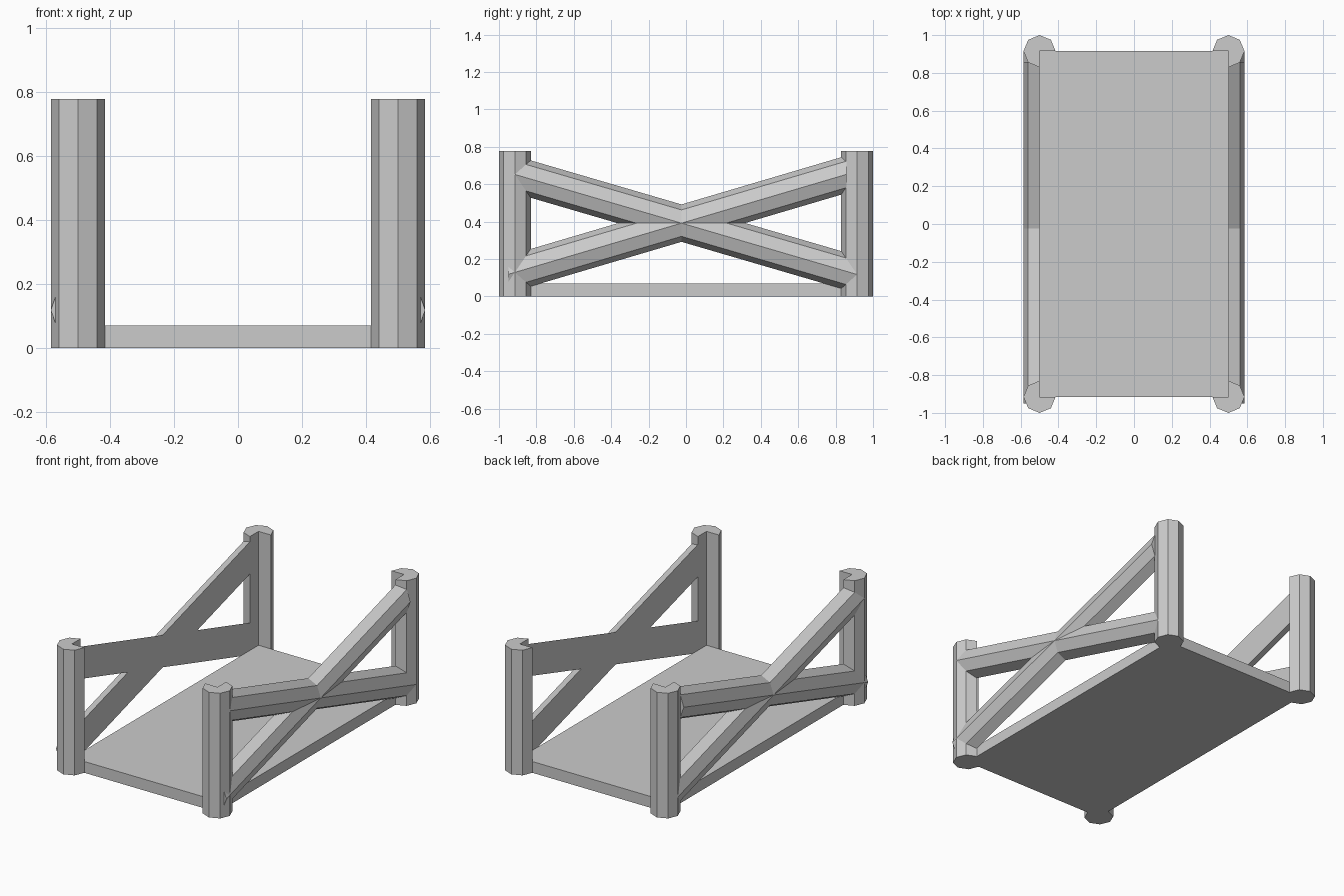
import bpy, bmesh, math

if "Cube" in bpy.data.objects:
    bpy.data.objects.remove(bpy.data.objects["Cube"])

mat = bpy.data.materials.new("plain grey")
mat.diffuse_color = (0.6, 0.6, 0.6, 1)
mat.use_nodes = True
mat.node_tree.nodes["Principled BSDF"].inputs["Base Color"].default_value = mat.diffuse_color

HX, HY, R = 0.5, 0.915, 0.085   # post centres and radius


def loft(name, start, end):
    """Solid between two matching polygon rings."""
    bm = bmesh.new()
    a = [bm.verts.new(p) for p in start]
    b = [bm.verts.new(p) for p in end]
    n = len(a)
    bm.faces.new(a[::-1])
    bm.faces.new(b)
    for i in range(n):
        j = (i + 1) % n
        bm.faces.new((a[i], a[j], b[j], b[i]))
    bmesh.ops.recalc_face_normals(bm, faces=bm.faces)
    me = bpy.data.meshes.new(name)
    bm.to_mesh(me)
    bm.free()
    me.materials.append(mat)
    ob = bpy.data.objects.new(name, me)
    bpy.context.collection.objects.link(ob)
    return ob


def octagon(k):
    t = math.radians(45 * k)
    return math.cos(t), math.sin(t)


# floor slab
rect = [(-HX, -HY), (HX, -HY), (HX, HY), (-HX, HY)]
loft("floor", [(x, y, 0) for x, y in rect], [(x, y, 0.07) for x, y in rect])

for sx, side in ((1, "right"), (-1, "left")):
    # eight-sided posts with the inner quarter notched out
    for sy, end in ((1, "back"), (-1, "front")):
        ring = [(sx * HX, sy * HY)]
        for k in range(-2, 5):
            c, s = octagon(k)
            ring.append((sx * (HX + R * c), sy * (HY + R * s)))
        loft(f"{end}_{side}_post", [(x, y, 0) for x, y in ring],
             [(x, y, 0.777) for x, y in ring])

    # crossed half-octagon braces, flat on the inner side
    for name, (y0, z0), (y1, z1) in (
            ("falling", (-0.915, 0.652), (0.912, 0.118)),
            ("rising", (-0.95, 0.118), (0.857, 0.652))):
        sec = [octagon(k) for k in range(-2, 3)]
        loft(f"{side}_{name}_brace",
             [(sx * (HX + R * c), y0, z0 + 0.1 * s) for c, s in sec],
             [(sx * (HX + R * c), y1, z1 + 0.1 * s) for c, s in sec])
